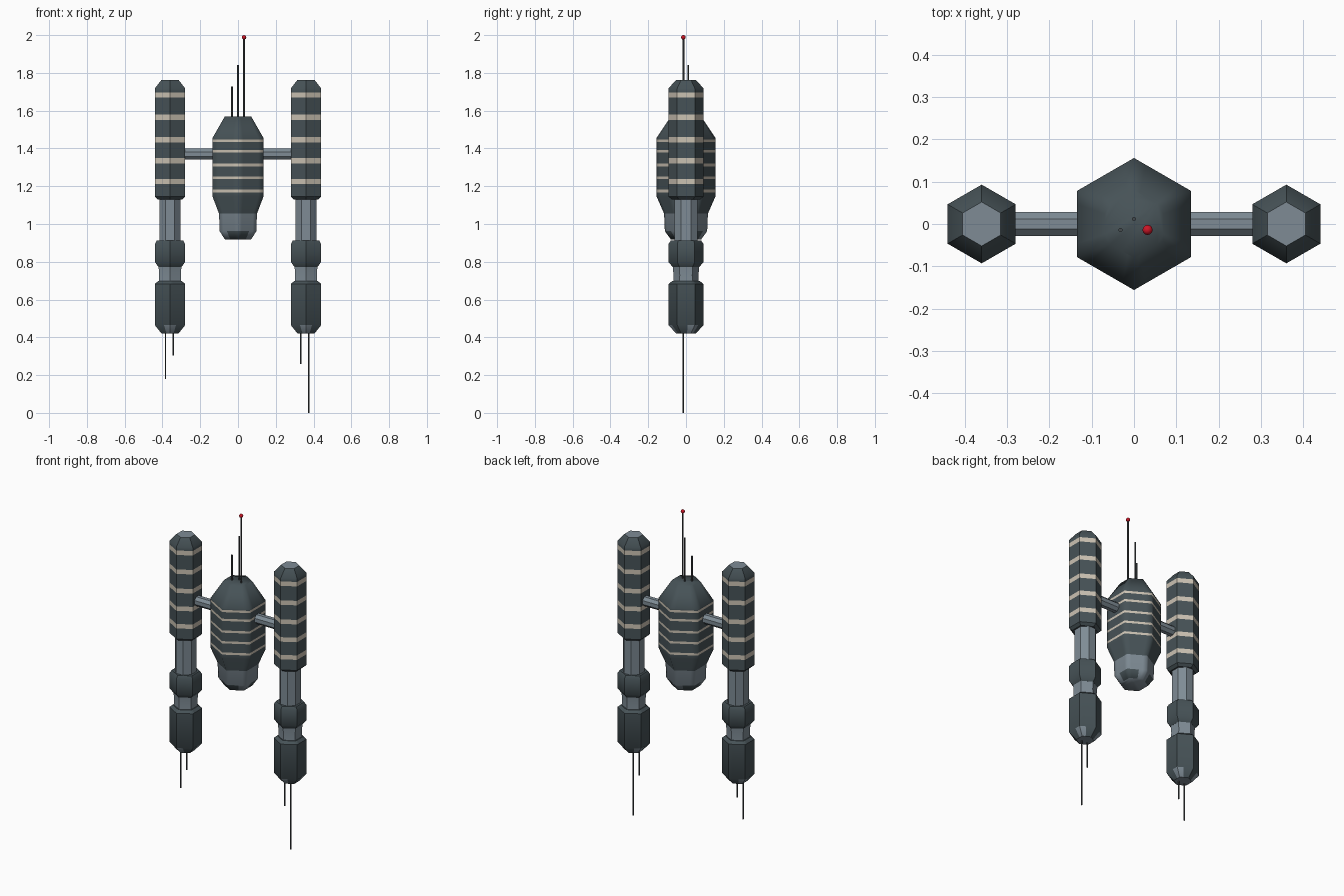
import bpy, bmesh, math
from mathutils import Vector

if "Cube" in bpy.data.objects:
    bpy.data.objects.remove(bpy.data.objects["Cube"])


def material(name, rgb):
    m = bpy.data.materials.new(name)
    m.diffuse_color = (*rgb, 1)
    m.use_nodes = True
    m.node_tree.nodes["Principled BSDF"].inputs["Base Color"].default_value = m.diffuse_color
    return m


DARK = material("dark slate", (0.062, 0.085, 0.095))
GREY = material("steel grey", (0.21, 0.26, 0.30))
CREAM = material("cream stripe", (0.60, 0.54, 0.45))
WIRE = material("antenna grey", (0.06, 0.07, 0.075))
RED = material("red light", (0.60, 0.008, 0.02))
MATS = [DARK, GREY, CREAM]
D, G, C = 0, 1, 2
K = 5  # segments along each hexagon side


def finish(name, bm, mats, angle):
    bmesh.ops.recalc_face_normals(bm, faces=bm.faces)
    me = bpy.data.meshes.new(name)
    bm.to_mesh(me)
    bm.free()
    for m in mats:
        me.materials.append(m)
    ob = bpy.data.objects.new(name, me)
    bpy.context.collection.objects.link(ob)
    if angle:
        bpy.ops.object.select_all(action='DESELECT')
        bpy.context.view_layer.objects.active = ob
        ob.select_set(True)
        bpy.ops.object.shade_smooth_by_angle(angle=math.radians(angle))
    return ob


def hex_ring(r):
    """Points along a hexagon with corners on the y axis."""
    corners = [Vector((r * math.cos(a), r * math.sin(a)))
               for a in (math.radians(30 + 60 * i) for i in range(6))]
    return [corners[i].lerp(corners[(i + 1) % 6], k / K) for i in range(6) for k in range(K)]


def near_corner(f, corners):
    """Corner patches: the two side segments next to alternate corners."""
    for i in corners:
        if f in {(i * K + d) % (6 * K) for d in (-2, -1, 0, 1)}:
            return True
    return False


def hex_tower(name, x, profile, caps, patches={}, angle=40):
    """profile: (radius, z, colour of the band above); caps: bottom and top colour.
    patches: band number -> (colour, corners)."""
    bm = bmesh.new()
    rings = [[bm.verts.new((x + p.x, p.y, z)) for p in hex_ring(r)] for r, z, _ in profile]
    n = 6 * K
    for b in range(len(rings) - 1):
        for i in range(n):
            j = (i + 1) % n
            f = bm.faces.new((rings[b][i], rings[b][j], rings[b + 1][j], rings[b + 1][i]))
            f.material_index = profile[b][2]
            if b in patches and near_corner(i, patches[b][1]):
                f.material_index = patches[b][0]
    for ring, col in ((rings[0], caps[0]), (rings[-1], caps[1])):
        bm.faces.new(ring).material_index = col
    return finish(name, bm, MATS, angle)


def striped(r, z0, z1, stripes, height):
    """Profile bands of a dark hull section with cream stripes."""
    out = [(r, z0, D)]
    for s in sorted(stripes):
        out += [(r, s - height / 2, C), (r, s + height / 2, D)]
    return out + [(r, z1, D)]


def rod(name, a, b, r, sides, mat, spin=0.0, scale=(1, 1, 1), angle=0):
    a, b = Vector(a), Vector(b)
    bm = bmesh.new()
    bmesh.ops.create_cone(bm, cap_ends=True, segments=sides, radius1=r, radius2=r,
                          depth=(b - a).length)
    q = (b - a).to_track_quat('Z', 'Y')
    for v in bm.verts:
        c, s = math.cos(spin), math.sin(spin)
        p = Vector((c * v.co.x - s * v.co.y, s * v.co.x + c * v.co.y, v.co.z))
        p = q @ p
        v.co = Vector((p.x * scale[0], p.y * scale[1], p.z * scale[2])) + (a + b) / 2
    return finish(name, bm, [mat], angle)


ODD, EVEN = (1, 3, 5), (0, 2, 4)   # corners at 90/210/330 and 30/150/270 degrees

# Central hull with stripes, tapered shoulders and grey nose below
hull = [(0.080, 0.918, D), (0.112, 0.962, G), (0.116, 1.055, D)]
hull += striped(0.156, 1.146, 1.455, (1.175, 1.245, 1.312, 1.385, 1.44), 0.014)
hull += [(0.080, 1.57, D)]
hex_tower("central_hull", 0, hull, (G, D), {0: (G, ODD)}, 62)

for side, x in (("left", -0.36), ("right", 0.36)):
    # Upper striped pod
    upper = [(0.075, 1.130, D)]
    upper += striped(0.093, 1.145, 1.718, (1.225, 1.335, 1.446, 1.565, 1.683), 0.028)
    upper += [(0.052, 1.763, G)]
    hex_tower(side + "_upper_pod", x, upper, (D, G), {len(upper) - 2: (D, ODD)})
    # Leg shaft
    rod(side + "_shaft", (x, 0, 0.90), (x, 0, 1.14), 0.061, 8, GREY, math.pi / 8, (1, 1.1, 1))
    # Collar
    hex_tower(side + "_collar", x, [(0.070, 0.772, D), (0.092, 0.798, D),
                                    (0.092, 0.895, D), (0.080, 0.913, D)], (D, D))
    # Neck joint
    hex_tower(side + "_neck", x, [(0.068, 0.68, G), (0.066, 0.73, G), (0.070, 0.775, G)], (G, G))
    # Lower pod
    hex_tower(side + "_lower_pod", x, [(0.052, 0.42, D), (0.093, 0.465, D),
                                       (0.093, 0.682, D), (0.074, 0.697, D)],
              (G, D), {0: (G, EVEN)})
    # Connecting strut
    sx = math.copysign(1, x)
    rod(side + "_strut", (sx * 0.12, 0, 1.37), (sx * 0.30, 0, 1.37), 0.031, 8, GREY, math.pi / 8)

# Upper antennas and the warning light
for name, x, y, top in (("short", -0.032, -0.014, 1.727), ("middle", 0.0, 0.012, 1.842),
                        ("tall", 0.032, -0.014, 1.99)):
    rod(name + "_antenna", (x, y, 1.55), (x, y, top), 0.005, 6, WIRE)
bm = bmesh.new()
bmesh.ops.create_uvsphere(bm, u_segments=12, v_segments=8, radius=0.012)
bmesh.ops.translate(bm, verts=bm.verts, vec=(0.032, -0.014, 1.988))
finish("warning_light", bm, [RED], 60)

# Hanging antennas
for name, x, low in (("left_outer", -0.384, 0.18), ("left_inner", -0.343, 0.305),
                     ("right_inner", 0.333, 0.26), ("right_outer", 0.374, 0.0)):
    rod(name + "_lower_antenna", (x, -0.015, low), (x, -0.015, 0.44), 0.004, 6, WIRE)
